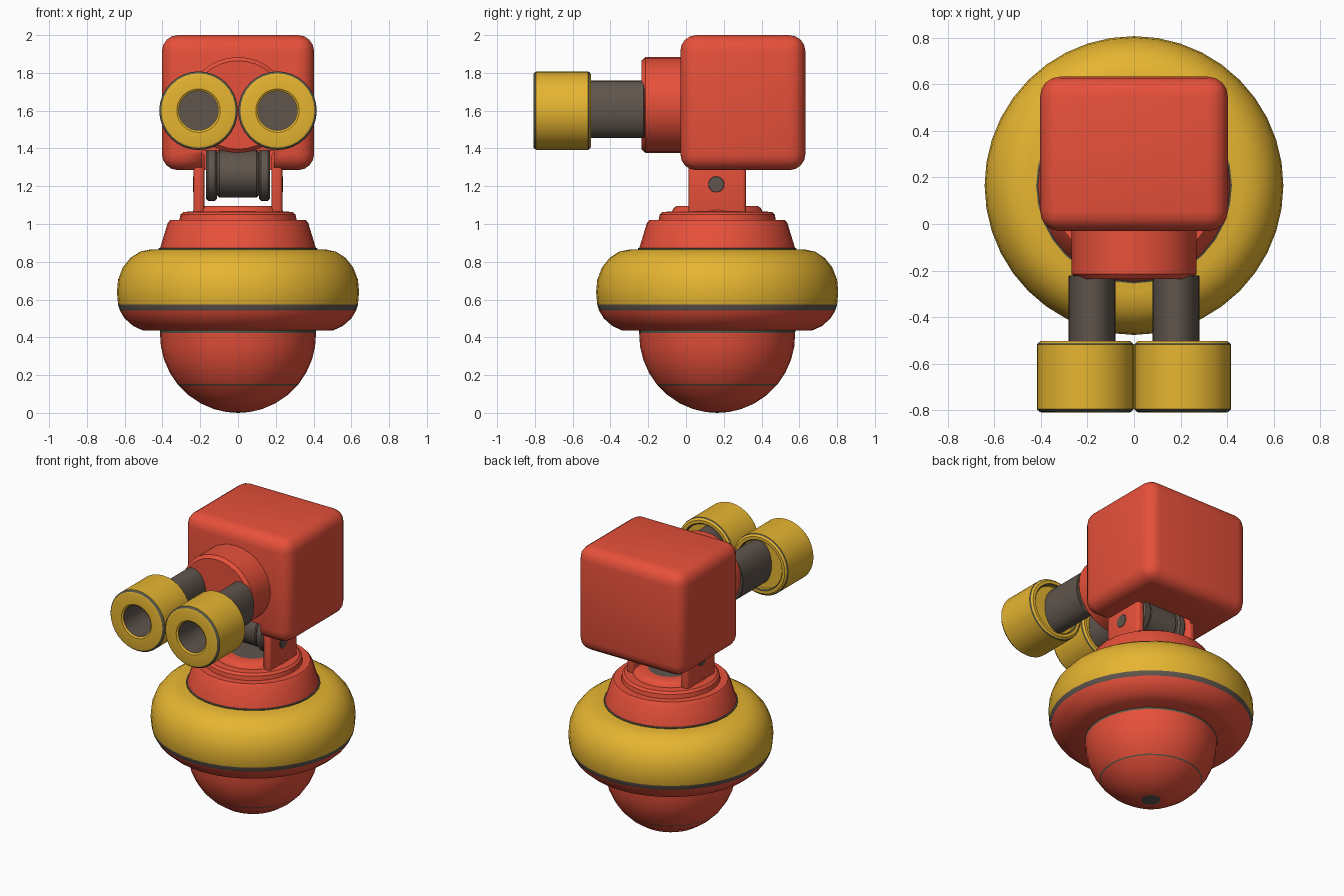
import bpy, bmesh, math
from mathutils import Matrix

cube = bpy.data.objects.get("Cube")
if cube:
    bpy.data.objects.remove(cube, do_unlink=True)


def material(name, rgb):
    m = bpy.data.materials.new(name)
    m.use_nodes = True
    m.diffuse_color = (*rgb, 1)
    m.node_tree.nodes["Principled BSDF"].inputs["Base Color"].default_value = (*rgb, 1)
    return m


RED, YELLOW, GREY, SEAM = range(4)
MATS = [material("red paint", (0.84, 0.085, 0.045)),
        material("yellow paint", (0.79, 0.46, 0.03)),
        material("dark grey metal", (0.115, 0.09, 0.073)),
        material("olive grey seam", (0.105, 0.10, 0.066))]
AXIS_Y = 0.165                                # centre line of the round base
FORWARD = Matrix.Rotation(math.pi / 2, 4, 'X')    # local z to -y
SIDEWAYS = Matrix.Rotation(math.pi / 2, 4, 'Y')   # local z to +x


def finish(bm, name, matrix=Matrix(), angle=35):
    bmesh.ops.recalc_face_normals(bm, faces=bm.faces)
    me = bpy.data.meshes.new(name)
    bm.to_mesh(me)
    bm.free()
    me.transform(matrix)
    for m in MATS:
        me.materials.append(m)
    ob = bpy.data.objects.new(name, me)
    bpy.context.collection.objects.link(ob)
    bpy.ops.object.select_all(action='DESELECT')
    ob.select_set(True)
    bpy.context.view_layer.objects.active = ob
    bpy.ops.object.shade_smooth_by_angle(angle=math.radians(angle))
    return ob


def lathe(name, profile, loc, turn=Matrix(), scale=(1, 1), n=32):
    """Spin (radius, height, colour of the band that follows) about local z."""
    bm = bmesh.new()
    rings = []
    for r, z, _ in profile:
        count = n if r > 0 else 1
        rings.append([bm.verts.new((r * scale[0] * math.cos(2 * math.pi * i / n),
                                    r * scale[1] * math.sin(2 * math.pi * i / n), z))
                      for i in range(count)])
    for (a, b, p) in zip(rings, rings[1:], profile):
        for i in range(n):
            j = (i + 1) % n
            quad = [a[i % len(a)], a[j % len(a)], b[j % len(b)], b[i % len(b)]]
            bm.faces.new(list(dict.fromkeys(quad))).material_index = p[2]
    return finish(bm, name, Matrix.Translation(loc) @ turn)


def drum(name, r, length, loc, turn, colour, bevel=0.012, scale=(1, 1)):
    h = length / 2
    pts = [(0, -h), (r - bevel, -h), (r, bevel - h), (r, h - bevel), (r - bevel, h), (0, h)]
    return lathe(name, [(*p, colour) for p in pts], loc, turn, scale)


def block(name, low, high, colour, bevel, segments=3):
    bm = bmesh.new()
    size = [b - a for a, b in zip(low, high)]
    mid = [(a + b) / 2 for a, b in zip(low, high)]
    bmesh.ops.create_cube(bm, size=1, matrix=Matrix.Translation(mid) @ Matrix.Diagonal((*size, 1)))
    if bevel:
        bmesh.ops.bevel(bm, geom=bm.edges[:], offset=bevel, segments=segments,
                        profile=0.5, affect='EDGES')
    for f in bm.faces:
        f.material_index = colour
    return finish(bm, name)


# Round base: hemispherical bowl with a dark cap and thin seams
BOWL_R = 0.413
bowl = [(0, 0, GREY)]
for z in (0.0045, 0.02, 0.05, 0.095, 0.146, 0.153, 0.21, 0.28, 0.35, 0.422):
    colour = SEAM if z in (0.146, 0.422) else RED
    bowl.append((math.sqrt(BOWL_R ** 2 - (BOWL_R - z) ** 2), z, colour))
lathe("base_bowl", bowl + [(0.415, 0.45, RED), (0, 0.45, RED)], (0, AXIS_Y, 0))

# Tapered shoulder and stepped deck with a dark socket in the middle
lathe("shoulder", [
    (0, 0.84, SEAM), (0.42, 0.84, SEAM), (0.42, 0.871, SEAM), (0.412, 0.874, RED),
    (0.372, 1.005, RED), (0.358, 1.022, RED), (0.31, 1.022, RED), (0.305, 1.05, RED),
    (0.29, 1.064, RED), (0.24, 1.066, RED), (0.23, 1.085, RED), (0.215, 1.095, RED),
    (0.14, 1.095, GREY), (0, 1.095, GREY)], (0, AXIS_Y, 0))

# Wide bumper ring: red underside, dark stripe, yellow top
lathe("bumper_ring", [
    (0, 0.435, RED), (0.50, 0.435, RED), (0.555, 0.46, RED), (0.60, 0.50, RED),
    (0.625, 0.541, GREY), (0.635, 0.573, YELLOW), (0.641, 0.64, YELLOW),
    (0.635, 0.705, YELLOW), (0.61, 0.77, YELLOW), (0.57, 0.82, YELLOW),
    (0.52, 0.853, YELLOW), (0.46, 0.866, YELLOW), (0, 0.866, YELLOW)],
    (0, AXIS_Y, 0), n=40)

# Head box with a notch underneath for the neck joint
head = block("head", (-0.403, -0.03, 1.285), (0.403, 0.632, 2.0), RED, 0.085, 4)
cutter = block("notch_cutter", (-0.19, -0.2, 1.1), (0.19, 0.34, 1.39), RED, 0)
cutter.hide_render = True
cut = head.modifiers.new("notch", 'BOOLEAN')
cut.operation, cut.solver, cut.object = 'DIFFERENCE', 'EXACT', cutter
bpy.context.view_layer.objects.active = head
bpy.ops.object.modifier_apply(modifier=cut.name)
bpy.data.objects.remove(cutter, do_unlink=True)

# Neck joint: hub between two flanges, held by a fork with pins
drum("neck_hub", 0.125, 0.22, (0, AXIS_Y, 1.265), SIDEWAYS, GREY)
for s, side in ((1, "left"), (-1, "right")):
    drum(side + "_hub_flange", 0.14, 0.06, (s * 0.14, AXIS_Y, 1.262), SIDEWAYS, GREY)
    x0, x1 = sorted((s * 0.178, s * 0.235))
    block(side + "_fork_arm", (x0, 0.012, 1.05), (x1, 0.318, 1.38), RED, 0.02)
    drum(side + "_fork_pin", 0.042, 0.03, (s * 0.223, 0.16, 1.21), SIDEWAYS, GREY, 0.002)

# Front collar and the pair of barrels with dark-edged ring muzzles
drum("front_collar", 0.26, 0.25, (0, -0.11, 1.63), FORWARD, RED, 0.02, (1.03, 0.975))
for s, side in ((1, "left"), (-1, "right")):
    drum(side + "_barrel", 0.1, 0.32, (s * 0.18, -0.38, 1.607), FORWARD, GREY, 0.004, (1, 1.52))
    lathe(side + "_muzzle", [
        (0, 0.03, YELLOW), (0.165, 0.03, YELLOW), (0.165, 0.008, SEAM),
        (0.172, 0, YELLOW), (0.192, 0, YELLOW), (0.203, 0.008, SEAM),
        (0.208, 0.015, YELLOW), (0.208, 0.29, SEAM), (0.197, 0.303, YELLOW),
        (0.19, 0.305, YELLOW), (0.115, 0.305, YELLOW),
        (0.104, 0.297, GREY), (0.104, 0.05, GREY), (0, 0.05, GREY)],
        (s * 0.209, -0.503, 1.6), FORWARD)
